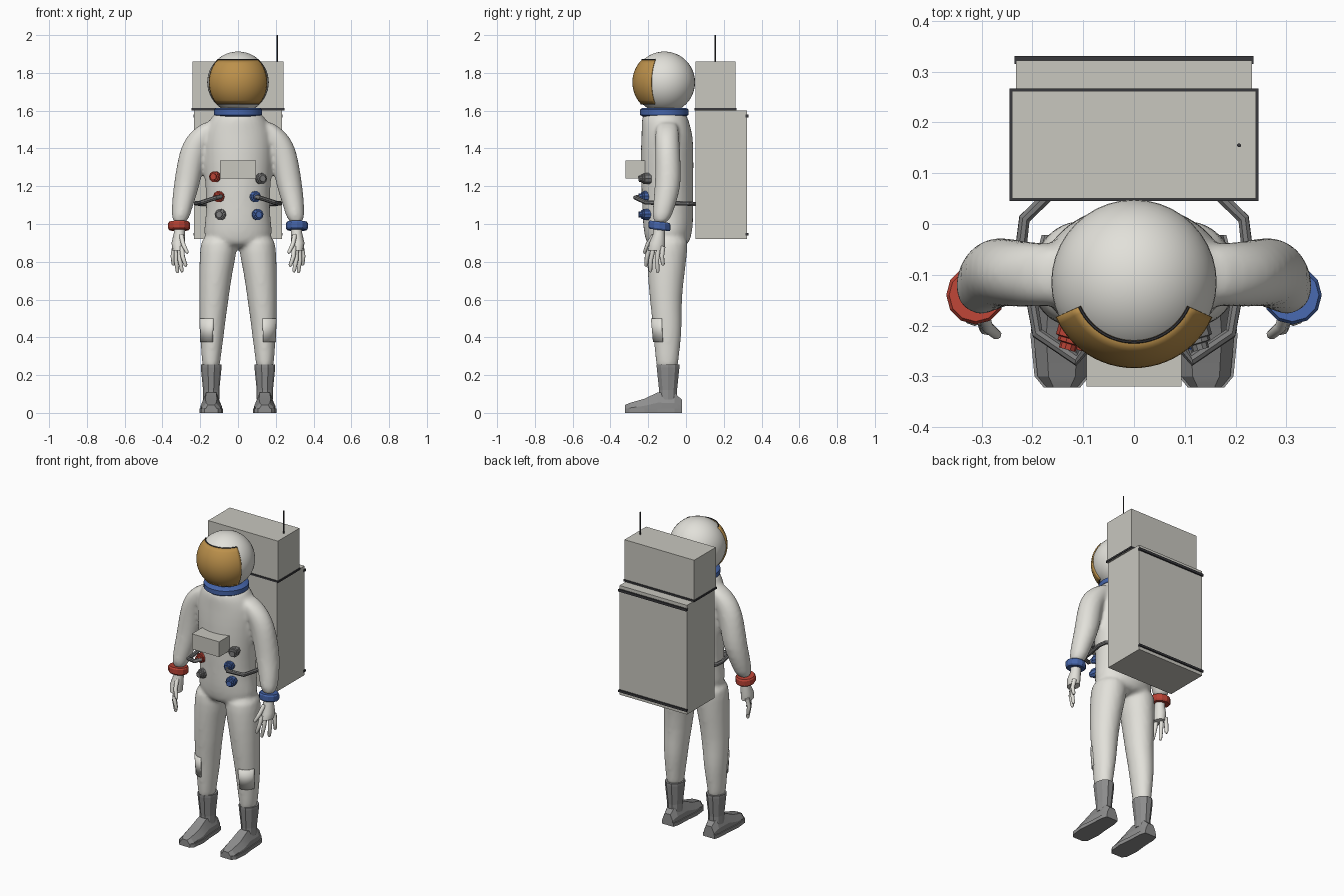
import bpy, bmesh
from math import sin, cos, pi, radians, sqrt
from mathutils import Vector

cube = bpy.data.objects.get("Cube")
if cube:
    bpy.data.objects.remove(cube)


def material(name, *rgb):
    m = bpy.data.materials.new(name)
    m.use_nodes = True
    m.diffuse_color = (*rgb, 1)
    m.node_tree.nodes["Principled BSDF"].inputs["Base Color"].default_value = (*rgb, 1)
    return m


WHITE = material("suit_white", 0.76, 0.75, 0.70)
PACK = material("pack_grey", 0.58, 0.57, 0.52)
GOLD = material("visor_gold", 0.50, 0.28, 0.07)
BLUE = material("blue", 0.06, 0.13, 0.40)
RED = material("red", 0.48, 0.055, 0.035)
BOOT = material("boot_grey", 0.27, 0.27, 0.27)
HOSE = material("hose_grey", 0.20, 0.20, 0.20)
DARK = material("dark_trim", 0.04, 0.04, 0.045)


def finish(name, bm, mat, angle=35):
    """Turn a bmesh into an object, smooth below the given angle."""
    bmesh.ops.recalc_face_normals(bm, faces=bm.faces)
    me = bpy.data.meshes.new(name)
    bm.to_mesh(me)
    bm.free()
    me.materials.append(mat)
    for p in me.polygons:
        p.use_smooth = angle > 0
    if angle > 0:
        me.set_sharp_from_angle(angle=radians(angle))
    ob = bpy.data.objects.new(name, me)
    bpy.context.collection.objects.link(ob)
    return ob


def loft(bm, rings, closed=True):
    """Bridge rings of points; closed rings are capped."""
    vs = [[bm.verts.new(p) for p in r] for r in rings]
    n = len(vs[0])
    for a, b in zip(vs, vs[1:]):
        for i in range(n if closed else n - 1):
            j = (i + 1) % n
            bm.faces.new((a[i], a[j], b[j], b[i]))
    if closed:
        bm.faces.new(vs[0])
        bm.faces.new(vs[-1])


def ellipse(x, y, z, rx, ry, n=16, start=0.0, end=2 * pi, grow=0.0):
    full = end - start > 6.28
    steps = n if full else n - 1
    ts = [start + (end - start) * i / steps for i in range(n)]
    return [(x + (rx + grow) * cos(t), y + (ry + grow) * sin(t), z) for t in ts]


def tube(bm, pts, radii, n=8):
    """Round section swept along a path, one radius per point."""
    pts = [Vector(p) for p in pts]
    rings, prev, q = [], Vector((0, 0, 1)), None
    for i, p in enumerate(pts):
        t = (pts[min(i + 1, len(pts) - 1)] - pts[max(i - 1, 0)]).normalized()
        turn = prev.rotation_difference(t)
        q = turn @ q if q else turn
        prev = t
        rings.append([p + q @ Vector((radii[i] * cos(a), radii[i] * sin(a), 0))
                      for a in (2 * pi * (k + 0.5) / n for k in range(n))])
    loft(bm, rings)


def box(name, x, y0, y1, z0, z1, mat):
    bm = bmesh.new()
    loft(bm, [[(-x, y0, z), (x, y0, z), (x, y1, z), (-x, y1, z)] for z in (z0, z1)])
    return finish(name, bm, mat, 0)


# Suit: torso, arms and legs fused into one soft skin
torso = [(-.10, .87, .13, .10), (-.095, .92, .19, .125), (-.095, 1.0, .18, .137),
         (-.097, 1.1, .17, .138), (-.10, 1.25, .18, .143), (-.10, 1.4, .19, .143),
         (-.10, 1.48, .185, .138), (-.11, 1.54, .16, .128), (-.115, 1.61, .12, .118)]
arm = [(.13, -.10, 1.545, .04, .05), (.165, -.10, 1.51, .06, .06), (.19, -.10, 1.47, .08, .066),
       (.235, -.098, 1.4, .073, .067), (.256, -.095, 1.3, .072, .07),
       (.272, -.095, 1.2, .071, .071), (.295, -.115, 1.1, .058, .062),
       (.31, -.138, .99, .045, .047)]
leg = [(.10, -.095, .95, .095, .112), (.102, -.10, .86, .102, .11), (.118, -.105, .75, .09, .102),
       (.128, -.108, .6, .08, .086), (.136, -.10, .48, .07, .08),
       (.138, -.098, .4, .064, .075), (.142, -.10, .3, .052, .064),
       (.142, -.10, .21, .046, .058)]
bm = bmesh.new()
loft(bm, [ellipse(0, *r) for r in torso])
for s in (-1, 1):
    for limb in (arm, leg):
        loft(bm, [ellipse(s * x, *r) for x, *r in limb])
suit = finish("suit", bm, WHITE, 180)
suit.modifiers.new("round", 'SUBSURF').levels = 1
suit.modifiers["round"].render_levels = 1
fuse = suit.modifiers.new("fuse", 'REMESH')
fuse.mode = 'VOXEL'
fuse.voxel_size = 0.011
fuse.use_smooth_shade = True
soften = suit.modifiers.new("soften", 'SMOOTH')
soften.factor = 0.5
soften.iterations = 8

# Helmet, visor with its seams, neck ring
HC, HR, VR = Vector((0, -.115, 1.75)), 0.163, 0.169
bm = bmesh.new()
bmesh.ops.create_uvsphere(bm, u_segments=40, v_segments=24, radius=HR)
bmesh.ops.translate(bm, verts=bm.verts, vec=HC)
finish("helmet", bm, WHITE, 60)


def visor_arc(z, r=VR):
    ring = sqrt(r * r - (z - HC.z) ** 2)
    return ellipse(0, HC.y, z, ring, ring, 25, radians(-156), radians(-24))


bm = bmesh.new()
loft(bm, [visor_arc(1.635 + .235 * i / 12) for i in range(13)], closed=False)
visor = finish("visor", bm, GOLD, 60)
shell = visor.modifiers.new("thickness", 'SOLIDIFY')
shell.thickness = 0.009
shell.offset = -1
bm = bmesh.new()
for z in (1.635, 1.87):
    tube(bm, visor_arc(z, VR - .001), [.003] * 25, 6)
finish("visor_seams", bm, DARK)


def ring_band(name, x, y, z, r, half, n, mat, tilt=0.0):
    bm = bmesh.new()
    rows = [(-half, .9), (-half * .6, 1), (half * .6, 1), (half, .9)]
    loft(bm, [[(px, py, pz + (py - y) * tilt) for px, py, pz in
               ellipse(x, y, z + dz, r * k, r * k, n)] for dz, k in rows])
    return finish(name, bm, mat, 50 if n > 20 else 0)


ring_band("neck_ring", 0, -.115, 1.592, .128, .023, 40, BLUE)

# Parts that come in left and right
for s, side in ((-1, "right"), (1, "left")):
    ring_band(side + "_cuff", s * .312, -.14, .99, .058, .022, 12, RED if s < 0 else BLUE, -.12)

    # Hand: palm, four fingers and thumb
    bm = bmesh.new()
    palm = [(.31, -.14, 1.0, .03, .03), (.31, -.142, .95, .03, .03),
            (.316, -.152, .9, .036, .042), (.314, -.157, .86, .032, .044)]
    loft(bm, [ellipse(s * x, *r, n=12) for x, *r in palm])
    fingers = [((.336, -.122, .88), (.342, -.122, .78)), ((.325, -.145, .88), (.32, -.15, .74)),
               ((.31, -.17, .88), (.296, -.19, .745)), ((.298, -.188, .88), (.276, -.213, .775)),
               ((.30, -.17, .94), (.268, -.222, .845))]
    for a, b in fingers:
        a, b = Vector((s * a[0], *a[1:])), Vector((s * b[0], *b[1:]))
        bend = a.lerp(b, .5) + Vector((s * .006, -.006, 0))
        tube(bm, [a, bend, a.lerp(b, .93), b], [.013, .012, .01, .005])
    finish(side + "_hand", bm, WHITE, 50)

    # Shin pocket wrapping the outer front of the leg
    t0, t1 = (radians(-95), radians(-20)) if s > 0 else (radians(-160), radians(-85))
    bm = bmesh.new()
    loft(bm, [ellipse(s * x, y, z, rx, ry, 9, t0, t1, .004) for x, y, z, rx, ry in
              ((.139, -.098, .375, .061, .073), (.135, -.101, .5, .07, .081))], closed=False)
    pocket = finish(side + "_shin_pocket", bm, WHITE)
    pocket.modifiers.new("thickness", 'SOLIDIFY').thickness = 0.009

    # Boot shaft, foot and sole
    bm = bmesh.new()
    shaft = [(.07, .044, .05), (.12, .043, .05), (.24, .055, .063), (.255, .055, .063)]
    loft(bm, [ellipse(s * .142, -.095, z, rx, ry, 10) for z, rx, ry in shaft])
    finish(side + "_boot_shaft", bm, BOOT, 0)
    foot = [(-.322, .03, .042), (-.30, .048, .052), (-.22, .056, .075),
            (-.15, .048, .108), (-.06, .044, .105), (-.022, .034, .07)]
    shape = [(-1, .01), (-1, .5), (-.55, 1), (.55, 1), (1, .5), (1, .01)]
    bm = bmesh.new()
    loft(bm, [[(s * .142 + u * w, y, v * h) for u, v in shape] for y, w, h in foot])
    finish(side + "_foot", bm, BOOT, 20)
    outline = [(w + .006, y) for y, w, h in foot]
    outline = outline + [(-w, y) for w, y in reversed(outline)]
    bm = bmesh.new()
    loft(bm, [[(s * .142 + x, y, z) for x, y in outline] for z in (0, .022)])
    finish(side + "_sole", bm, BOOT, 0)

    # Air hose from the chest round to the backpack
    path = [(.09, -.235, 1.145), (.112, -.268, 1.14), (.19, -.215, 1.115), (.205, -.13, 1.11),
            (.222, -.04, 1.11), (.216, .01, 1.108), (.165, .06, 1.105)]
    bm = bmesh.new()
    tube(bm, [(s * x, y, z) for x, y, z in path], [.012] * len(path))
    finish(side + "_hose", bm, HOSE, 0)

# Chest connectors: flange, collar and nozzle
ports = [(-.115, 1.25, RED), (.115, 1.24, HOSE), (-.095, 1.145, RED),
         (.085, 1.145, BLUE), (-.087, 1.05, HOSE), (.097, 1.05, BLUE)]
for i, (x, z, mat) in enumerate(ports):
    base, out = Vector((x, -.19, z)), Vector((x * 2.5, -1, 0)).normalized()
    bm = bmesh.new()
    tube(bm, [base + out * d for d in (0, .036, .038, .046, .048, .06)],
         [.03, .03, .024, .024, .017, .017], 10)
    finish("chest_connector_%d" % (i + 1), bm, mat, 0)

# Chest control box and backpack
box("chest_box", .094, -.32, -.21, 1.24, 1.335, PACK)
box("pack_body", .232, .05, .322, .92, 1.60, PACK)
box("pack_top", .24, .05, .262, 1.60, 1.86, PACK)
box("pack_ridge", .245, .045, .267, 1.602, 1.613, DARK)
box("pack_upper_strip", .235, .315, .331, 1.565, 1.58, DARK)
box("pack_lower_strip", .235, .315, .331, .94, .953, DARK)
bm = bmesh.new()
tube(bm, [(.207, .155, 1.85), (.207, .155, 2.0)], [.004, .004])
finish("antenna", bm, DARK)
